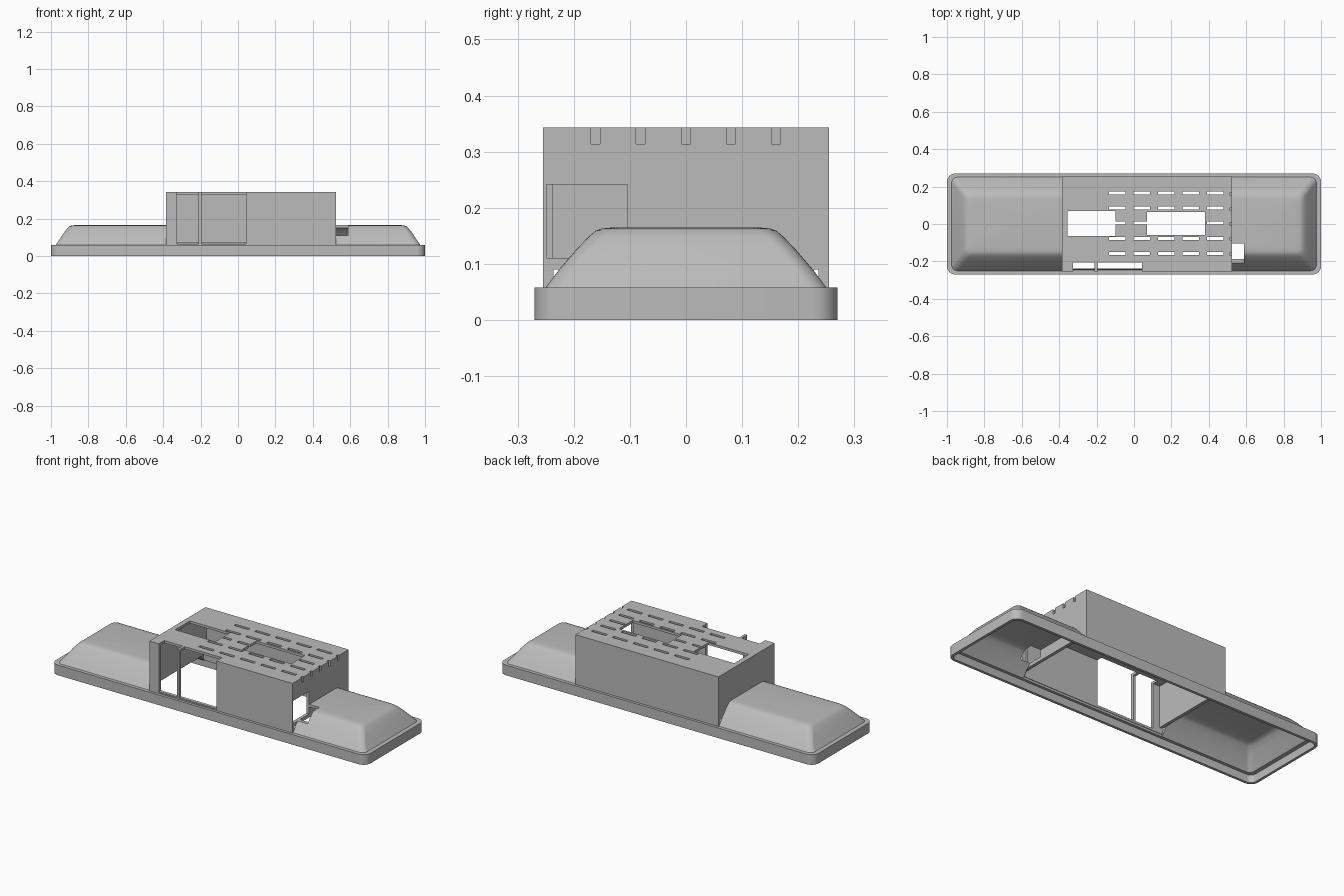
import bpy, bmesh, math

if "Cube" in bpy.data.objects:
    bpy.data.objects.remove(bpy.data.objects["Cube"])

grey = bpy.data.materials.new("plain grey")
grey.diffuse_color = (0.5, 0.5, 0.5, 1)
grey.use_nodes = True
grey.node_tree.nodes["Principled BSDF"].inputs["Base Color"].default_value = grey.diffuse_color


def new_object(name, bm):
    bmesh.ops.recalc_face_normals(bm, faces=bm.faces)
    mesh = bpy.data.meshes.new(name)
    bm.to_mesh(mesh)
    bm.free()
    ob = bpy.data.objects.new(name, mesh)
    bpy.context.collection.objects.link(ob)
    mesh.materials.append(grey)
    return ob


def boxes(name, bounds):
    """One mesh of boxes, each given as x0, x1, y0, y1, z0, z1."""
    bm = bmesh.new()
    for x0, x1, y0, y1, z0, z1 in bounds:
        vs = bmesh.ops.create_cube(bm, size=1)["verts"]
        for v in vs:
            v.co = (x1 if v.co.x > 0 else x0, y1 if v.co.y > 0 else y0,
                    z1 if v.co.z > 0 else z0)
    return new_object(name, bm)


def cut(ob, bounds):
    cutter = boxes("cutter", bounds)
    cutter.hide_render = True
    mod = ob.modifiers.new("cut", "BOOLEAN")
    mod.operation, mod.solver, mod.object = "DIFFERENCE", "EXACT", cutter
    mod.use_self = True
    bpy.context.view_layer.objects.active = ob
    bpy.ops.object.modifier_apply(modifier=mod.name)
    bpy.data.objects.remove(cutter)


def rounded_ring(bm, z, hx, hy, r, n=6):
    ring = []
    for q, (sx, sy) in enumerate([(1, 1), (-1, 1), (-1, -1), (1, -1)]):
        for i in range(n + 1):
            a = math.pi / 2 * (q + i / n)
            ring.append(bm.verts.new((sx * (hx - r) + r * math.cos(a),
                                      sy * (hy - r) + r * math.sin(a), z)))
    return ring


# Tray with a sloping hollow lid: rings of (z, half length, half width, corner)
outer = [(0, 1, .27, .045), (.058, 1, .27, .045), (.058, .975, .25, .03),
         (.09, .953, .226, .03), (.125, .93, .196, .03), (.148, .912, .174, .03),
         (.159, .9, .161, .03), (.163, .89, .15, .03), (.165, .87, .128, .03)]
inner = [(0, .985, .255, .03), (.044, .985, .255, .03), (.044, .962, .238, .025),
         (.08, .938, .213, .025), (.115, .915, .183, .025), (.138, .897, .161, .025),
         (.147, .885, .148, .025), (.15, .86, .12, .025)]
bm = bmesh.new()
rings = [rounded_ring(bm, *p) for p in outer[::-1] + inner]
for a, b in zip(rings, rings[1:]):
    for i in range(len(a)):
        j = (i + 1) % len(a)
        bm.faces.new((a[i], a[j], b[j], b[i]))
bm.faces.new(rings[0])
bm.faces.new(rings[-1])
tray = new_object("tray_and_lid", bm)

# Side port shared by the lid and the housing
port = (.5, .588, -.249, -.104, .11, .241)
cut(tray, [(-.385, .525, -.24, .24, -.1, .5)])
cut(tray, [port])

# Housing: open-bottomed box
housing = boxes("housing", [(-.385, .525, -.255, .255, .056, .343)])
cut(housing, [(-.367, .507, -.237, .237, 0, .329)])
# Gaps under the end walls, then the side port
cut(housing, [(-.5, .6, -.2365, .2365, 0, .09)])
cut(housing, [port])
# Front openings running up through the top edge
cut(housing, [(-.325, -.21, -.3, -.205, .065, .4),
              (-.195, .042, -.3, -.205, .065, .4)])

# Top windows and vent slots
cut(housing, [(-.355, -.1, -.063, .07, .3, .4), (.07, .38, -.06, .065, .3, .4)])
slots = []
for y in (.165, .085, .005, -.078, -.157):
    for i in range(5):
        x = -.09 + .131 * i
        slots.append((x - .045, x + .045, y - .008, y + .008, .3, .4))
cut(housing, slots)

# Notches along the top of the right wall
cut(housing, [(.514, .6, y - .008, y + .008, .314, .4)
              for y in (-.161, -.081, 0, .08, .16)])

# Smooth the lid curves, keep edges sharp
bpy.ops.object.select_all(action="DESELECT")
tray.select_set(True)
bpy.context.view_layer.objects.active = tray
bpy.ops.object.shade_smooth_by_angle(angle=math.radians(30))
